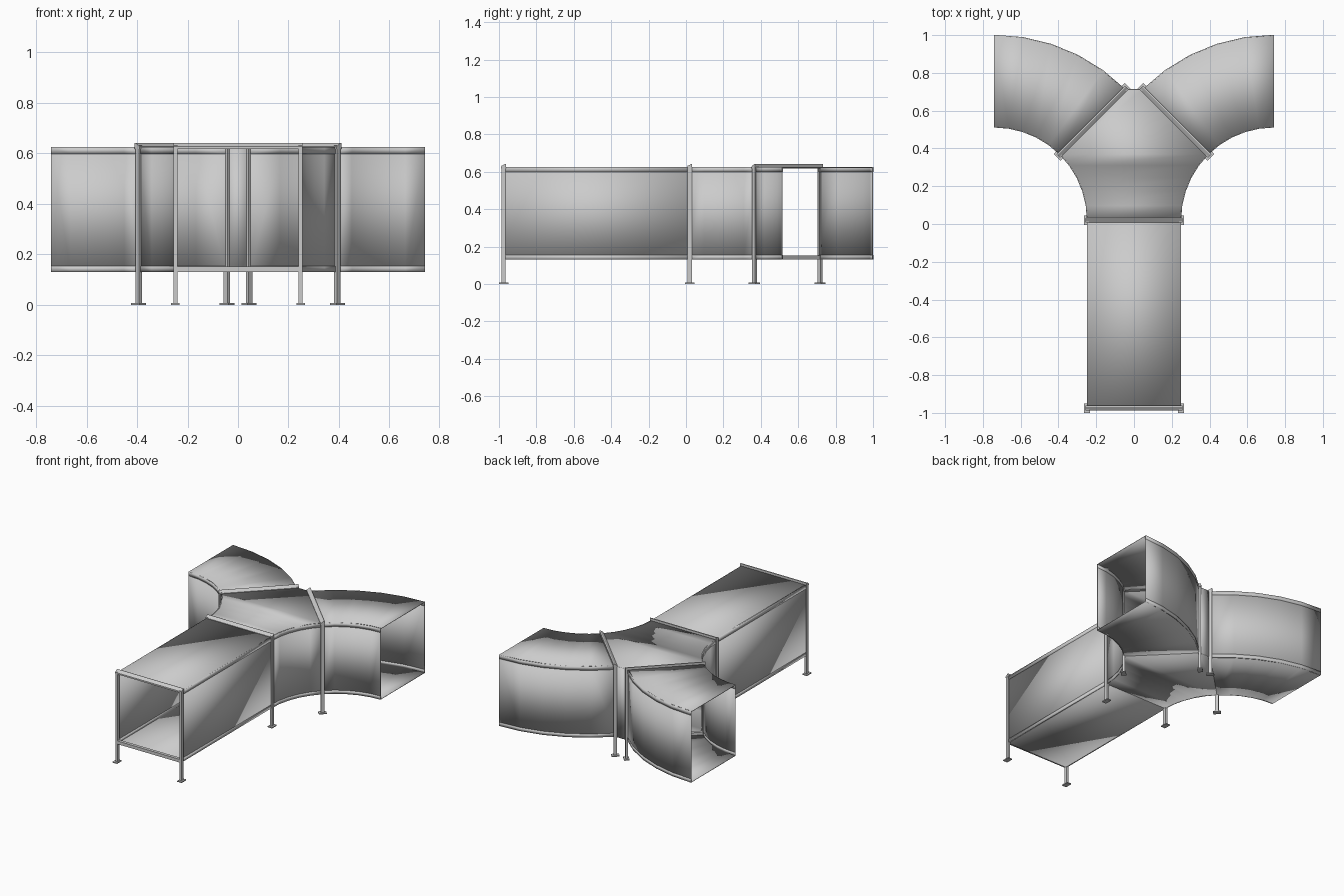
import bpy, bmesh, math
from mathutils import Matrix

if "Cube" in bpy.data.objects:
    bpy.data.objects.remove(bpy.data.objects["Cube"])

Z0, Z1 = 0.13, 0.625        # underside of floor, top of roof
W = 0.246                   # half width of the duct
CX, CY = 0.74, 0.02         # centre of the right-hand bend
RI, RO = CX - W, 0.98       # bend radii
T = 0.004                   # sheet thickness


def finish(name, bm, thick=None):
    bmesh.ops.recalc_face_normals(bm, faces=bm.faces)
    me = bpy.data.meshes.new(name)
    bm.to_mesh(me)
    bm.free()
    ob = bpy.data.objects.new(name, me)
    bpy.context.collection.objects.link(ob)
    if thick:
        m = ob.modifiers.new("sheet", 'SOLIDIFY')
        m.thickness, m.offset = thick, 0
    bpy.ops.object.select_all(action='DESELECT')
    ob.select_set(True)
    bpy.context.view_layer.objects.active = ob
    bpy.ops.object.shade_smooth_by_angle(angle=math.radians(30))
    return ob


def strip(bm, a, b):
    """Quad strip between two equally long 3D paths."""
    va, vb = [bm.verts.new(p) for p in a], [bm.verts.new(p) for p in b]
    for i in range(len(a) - 1):
        bm.faces.new((va[i], va[i + 1], vb[i + 1], vb[i]))


def at(path, z):
    return [(x, y, z) for x, y in path]


def wall(name, path):
    bm = bmesh.new()
    strip(bm, at(path, Z0 + T / 2), at(path, Z1 - T / 2))
    finish(name, bm, T)


def lip(name, path):
    """Folded edge bands along the top and bottom of a wall."""
    for tag, lo, hi in (("lower", Z0, Z0 + 0.025), ("upper", Z1 - 0.027, Z1)):
        bm = bmesh.new()
        strip(bm, at(path, lo), at(path, hi))
        finish(f"{name}_{tag}", bm, T + 0.003)


def slabs(name, left, right):
    for tag, z in (("floor", Z0 + T / 2), ("roof", Z1 - T / 2)):
        bm = bmesh.new()
        strip(bm, at(left, z), at(right, z))
        finish(f"{name}_{tag}", bm, T)


def arc(r, a0, a1, side, n=5):
    pts = []
    for i in range(n + 1):
        a = math.radians(a0 + (a1 - a0) * i / n)
        pts.append((side * (CX - r * math.cos(a)), CY + r * math.sin(a)))
    return pts


def box(bm, x, y, z0, z1, sx, sy):
    bmesh.ops.create_cube(bm, size=1, matrix=Matrix.Translation((x, y, (z0 + z1) / 2))
                          @ Matrix.Diagonal((sx, sy, z1 - z0, 1)))


def frame(name, x, y, deg):
    """Support frame: two legs with feet, floor bar, bevelled top bar."""
    mat = Matrix.Translation((x, y, 0)) @ Matrix.Rotation(math.radians(deg), 4, 'Z')
    parts = {k: bmesh.new() for k in ("legs", "feet", "floor_bar", "top_bar")}
    for s in (-1, 1):
        box(parts["legs"], s * 0.247, 0, 0, 0.632, 0.016, 0.022)
        box(parts["feet"], s * 0.249, 0, 0, 0.007, 0.034, 0.05)
    box(parts["floor_bar"], 0, 0, Z0 + 0.001, 0.153, 0.48, 0.022)
    prof = [(-0.013, 0.618), (0.013, 0.618), (0.013, 0.641), (0.006, 0.641), (-0.013, 0.628)]
    bm = parts["top_bar"]
    ends = [[bm.verts.new((s * 0.256, py, pz)) for py, pz in prof] for s in (-1, 1)]
    n = len(prof)
    for i in range(n):
        j = (i + 1) % n
        bm.faces.new((ends[0][i], ends[0][j], ends[1][j], ends[1][i]))
    for e in ends:
        bm.faces.new(e)
    for k, b in parts.items():
        b.transform(mat)
        finish(f"{name}_{k}", b)


# Straight duct
sides = {s: [(s * W, -0.975), (s * W, CY)] for s in (-1, 1)}
slabs("straight_duct", sides[-1], sides[1])

# Junction floor and roof, with its short back wall
jl, jr = arc(RI, 0, 45, -1), arc(RI, 0, 45, 1)
bl, br = arc(RO, 45, 45, -1, 1)[0], arc(RO, 45, 45, 1, 1)[0]
slabs("junction", jl + [bl], jr + [br])
wall("junction_back_wall", [bl, br])

# Side walls and curved branches, both sides
for s, tag in ((-1, "left"), (1, "right")):
    wall(f"straight_{tag}_wall", sides[s])
    lip(f"straight_{tag}_lip", sides[s])
    j = jl if s < 0 else jr
    wall(f"junction_{tag}_wall", j)
    lip(f"junction_{tag}_lip", j)
    inner, outer = arc(RI, 45, 90, s), arc(RO - T / 2, 45, 90, s)
    slabs(f"{tag}_branch", inner, outer)
    for part, p in (("inner", inner), ("outer", outer)):
        wall(f"{tag}_branch_{part}_wall", p)
        lip(f"{tag}_branch_{part}_lip", p)
    # Frame on the diagonal joint
    d = (RI + RO) / 2 * math.sqrt(0.5)
    frame(f"{tag}_branch_frame", s * (CX - d), CY + d, -45 * s)

# Frames of the straight duct
frame("front_frame", 0, -0.975, 0)
frame("middle_frame", 0, CY, 0)
